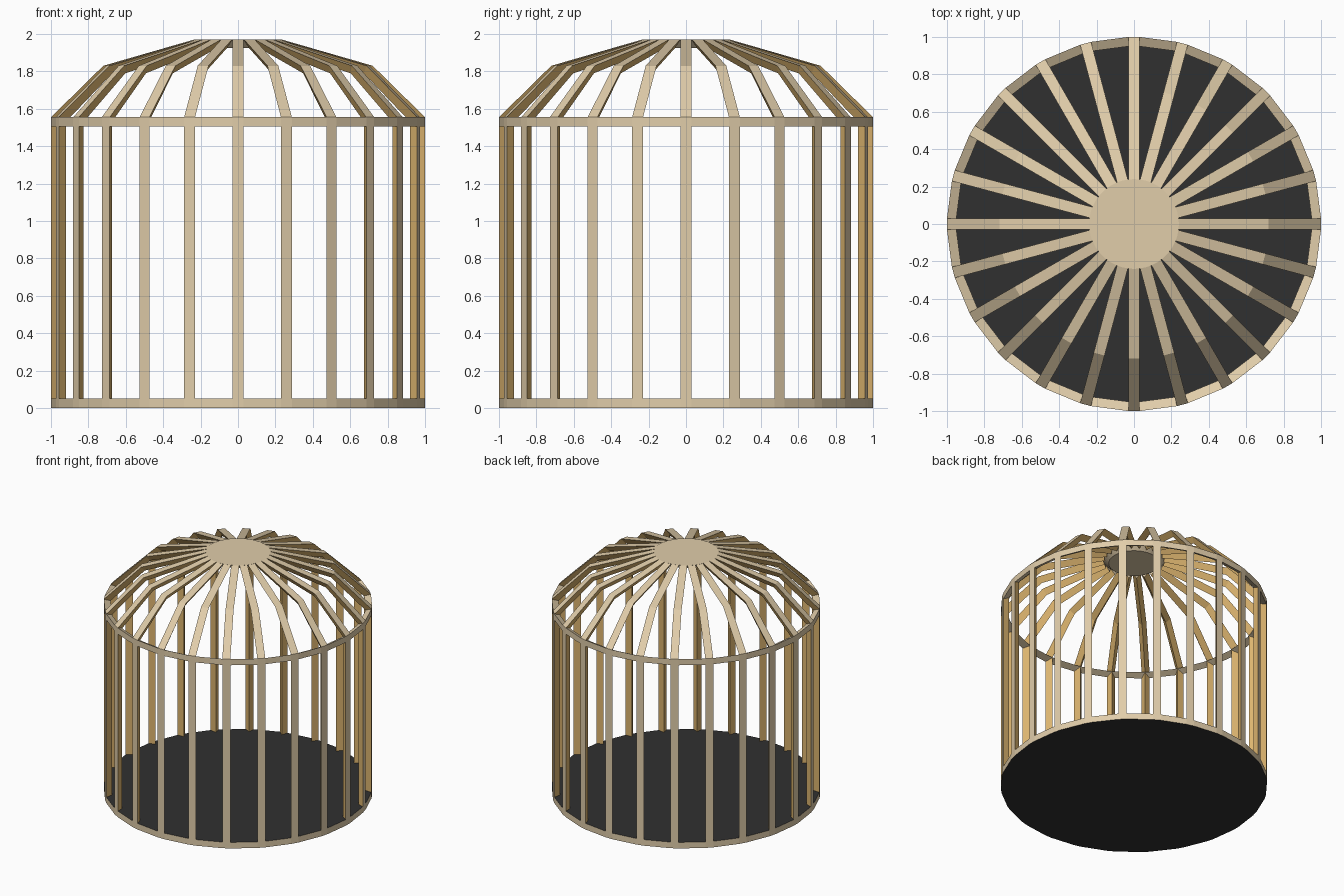
import bpy, bmesh, math
from mathutils import Vector

if "Cube" in bpy.data.objects:
    bpy.data.objects.remove(bpy.data.objects["Cube"])

BARS = 24          # bars around the cage
HALF = 0.03        # half width of a bar
STEP = 2 * math.pi / BARS


def material(name, color):
    m = bpy.data.materials.new(name)
    m.diffuse_color = (*color, 1)
    m.use_nodes = True
    m.node_tree.nodes["Principled BSDF"].inputs["Base Color"].default_value = m.diffuse_color
    return m


pale = material("pale wood", (0.75, 0.61, 0.40))
gold = material("golden wood", (0.72, 0.46, 0.16))
dark = material("dark floor", (0.03, 0.03, 0.03))


def finish(bm, name, mats):
    bmesh.ops.recalc_face_normals(bm, faces=bm.faces)
    me = bpy.data.meshes.new(name)
    bm.to_mesh(me)
    bm.free()
    for m in mats:
        me.materials.append(m)
    ob = bpy.data.objects.new(name, me)
    bpy.context.collection.objects.link(ob)
    return ob


def polar(r, side, z, angle):
    """Point at radius r, shifted sideways, turned about the z axis."""
    c, s = math.cos(angle), math.sin(angle)
    return Vector((r * c - side * s, r * s + side * c, z))


def loop(bm, r, z):
    """Outline with two corners per bar."""
    return [bm.verts.new(polar(r, sd * HALF * min(1, r), z, k * STEP))
            for k in range(BARS) for sd in (-1, 1)]


def bridge(bm, a, b, mat=0):
    n = len(a)
    for i in range(n):
        j = (i + 1) % n
        bm.faces.new((a[i], a[j], b[j], b[i])).material_index = mat


def bars(name, outer, ridge):
    """Triangular bars: flat pale outside, two golden sides meeting at a ridge."""
    bm = bmesh.new()
    for k in range(BARS):
        a = k * STEP
        rows = [[bm.verts.new(polar(ro, -HALF, zo, a)),
                 bm.verts.new(polar(ro, HALF, zo, a)),
                 bm.verts.new(polar(ri, 0, zi, a))]
                for (ro, zo), (ri, zi) in zip(outer, ridge)]
        for p, q in zip(rows, rows[1:]):
            for i in range(3):
                j = (i + 1) % 3
                f = bm.faces.new((p[i], p[j], q[j], q[i]))
                f.material_index = 0 if i == 0 else 1
        bm.faces.new(rows[0])
        bm.faces.new(rows[-1])
    return finish(bm, name, [pale, gold])


# floor disc with a pale rim
bm = bmesh.new()
low, high = loop(bm, 1, 0), loop(bm, 1, 0.05)
bridge(bm, low, high, 1)
bm.faces.new(low)
bm.faces.new(high)
finish(bm, "floor", [dark, pale])

# upright bars
bars("upright_bars", [(1, 0.05), (1, 1.505)], [(0.953, 0.05), (0.953, 1.53)])

# ring of triangular section at the top of the uprights
bm = bmesh.new()
low, high, inner = loop(bm, 1, 1.505), loop(bm, 1, 1.555), loop(bm, 0.95, 1.53)
bridge(bm, low, high)
bridge(bm, high, inner)
bridge(bm, inner, low)
finish(bm, "upper_ring", [pale])

# bent roof bars
bars("roof_bars", [(1, 1.555), (0.72, 1.83), (0.235, 1.97)],
     [(0.953, 1.53), (0.696, 1.79), (0.222, 1.926)])

# cap disc at the crown
bm = bmesh.new()
bmesh.ops.create_cone(bm, cap_ends=True, segments=48, radius1=0.19,
                      radius2=0.24, depth=0.045)
bmesh.ops.translate(bm, verts=bm.verts, vec=(0, 0, 1.9485))
finish(bm, "roof_cap", [pale])
